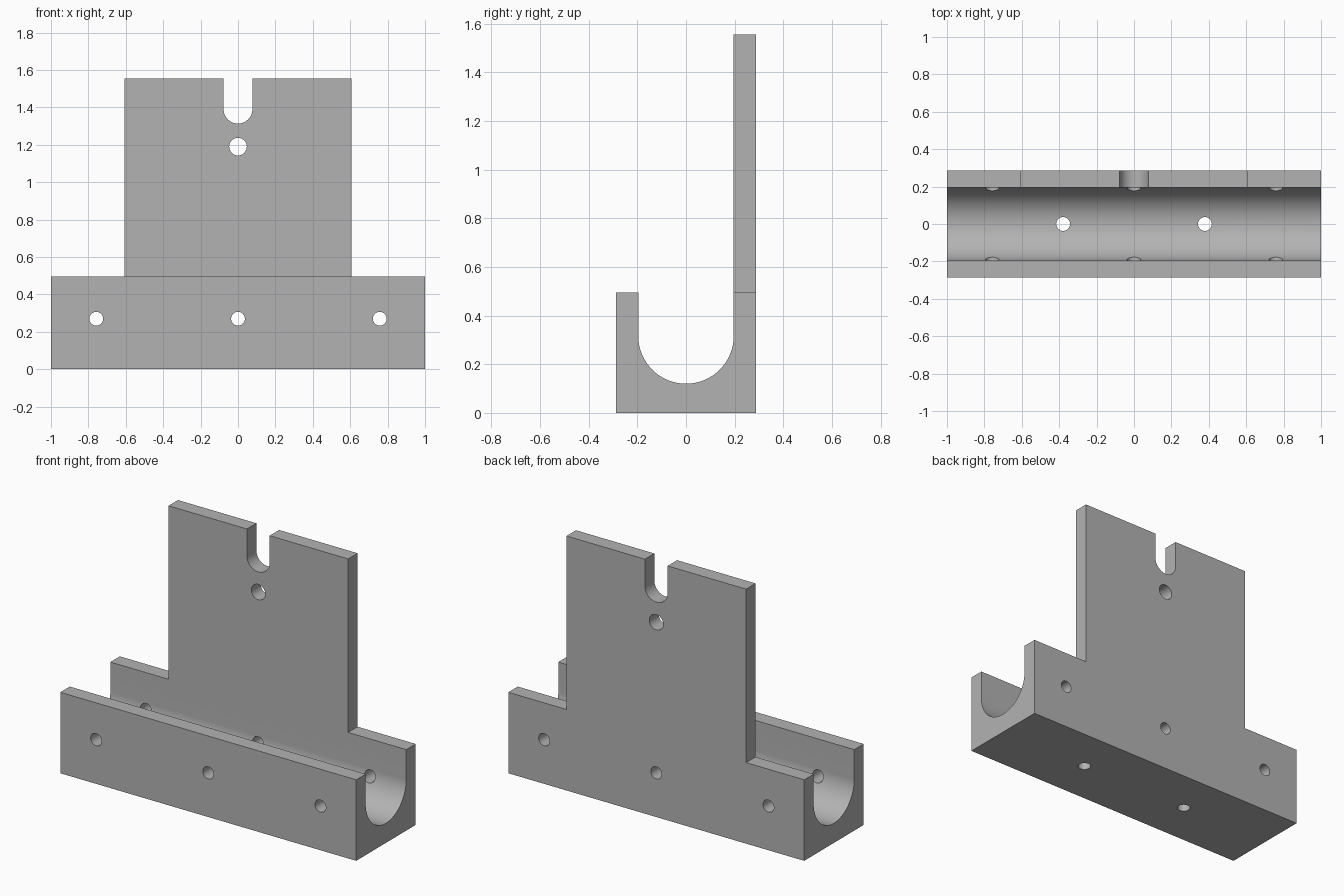
import bpy, math

cube = bpy.data.objects.get("Cube")
if cube:
    bpy.data.objects.remove(cube, do_unlink=True)

HALF_LEN, HALF_DEPTH = 1.0, 0.287
WALL_TOP, PLATE_TOP = 0.495, 1.555
GROOVE_R, GROOVE_Z = 0.196, 0.316
PLATE_HALF = 0.607

grey = bpy.data.materials.new("plain grey")
grey.use_nodes = True
colour = (0.45, 0.45, 0.45, 1)
grey.diffuse_color = colour
grey.node_tree.nodes["Principled BSDF"].inputs["Base Color"].default_value = colour

# Bracket body: J-shaped side profile swept along x
arc = [(GROOVE_R * math.cos(a), GROOVE_Z - GROOVE_R * math.sin(a))
       for a in (math.pi * i / 48 for i in range(49))]
profile = [(-HALF_DEPTH, 0), (HALF_DEPTH, 0), (HALF_DEPTH, PLATE_TOP),
           (GROOVE_R, PLATE_TOP), *arc,
           (-GROOVE_R, WALL_TOP), (-HALF_DEPTH, WALL_TOP)]
n = len(profile)
verts = [(x, y, z) for x in (-HALF_LEN, HALF_LEN) for y, z in profile]
faces = [tuple(reversed(range(n))), tuple(range(n, 2 * n))]
faces += [(i, (i + 1) % n, n + (i + 1) % n, n + i) for i in range(n)]
mesh = bpy.data.meshes.new("bracket")
mesh.from_pydata(verts, [], faces)
mesh.materials.append(grey)
bracket = bpy.data.objects.new("bracket", mesh)
bpy.context.collection.objects.link(bracket)


def cut(cutter):
    """Subtract the cutter from the bracket and discard it."""
    cutter.hide_render = True
    cutter.data.materials.append(grey)
    bpy.ops.object.select_all(action="DESELECT")
    bpy.context.view_layer.objects.active = bracket
    bracket.select_set(True)
    mod = bracket.modifiers.new("cut", "BOOLEAN")
    mod.operation, mod.solver, mod.object = "DIFFERENCE", "EXACT", cutter
    bpy.ops.object.modifier_apply(modifier=mod.name)
    bpy.data.objects.remove(cutter, do_unlink=True)


def cut_box(x0, x1, z0, z1):
    bpy.ops.mesh.primitive_cube_add(size=1, location=((x0 + x1) / 2, 0, (z0 + z1) / 2))
    box = bpy.context.object
    box.scale = (x1 - x0, 1, z1 - z0)
    cut(box)


def cut_hole(location, radius, upright=False):
    bpy.ops.mesh.primitive_cylinder_add(
        vertices=32, radius=radius, depth=1, location=location,
        rotation=(0 if upright else math.pi / 2, 0, 0))
    cut(bpy.context.object)


# Shoulders either side of the tall back plate
cut_box(-2, -PLATE_HALF, WALL_TOP, 2)
cut_box(PLATE_HALF, 2, WALL_TOP, 2)

# Round-bottomed notch and hanging hole in the plate
cut_hole((0, 0, 1.39), 0.077)
cut_box(-0.077, 0.077, 1.39, 2)
cut_hole((0, 0, 1.19), 0.047)

# Screw holes through both walls, and through the floor
for x in (-0.758, 0, 0.758):
    cut_hole((x, 0, 0.27), 0.037)
for x in (-0.379, 0.379):
    cut_hole((x, 0, 0), 0.037, upright=True)

bracket.select_set(True)
bpy.context.view_layer.objects.active = bracket
bpy.ops.object.shade_smooth_by_angle(angle=math.radians(30))
